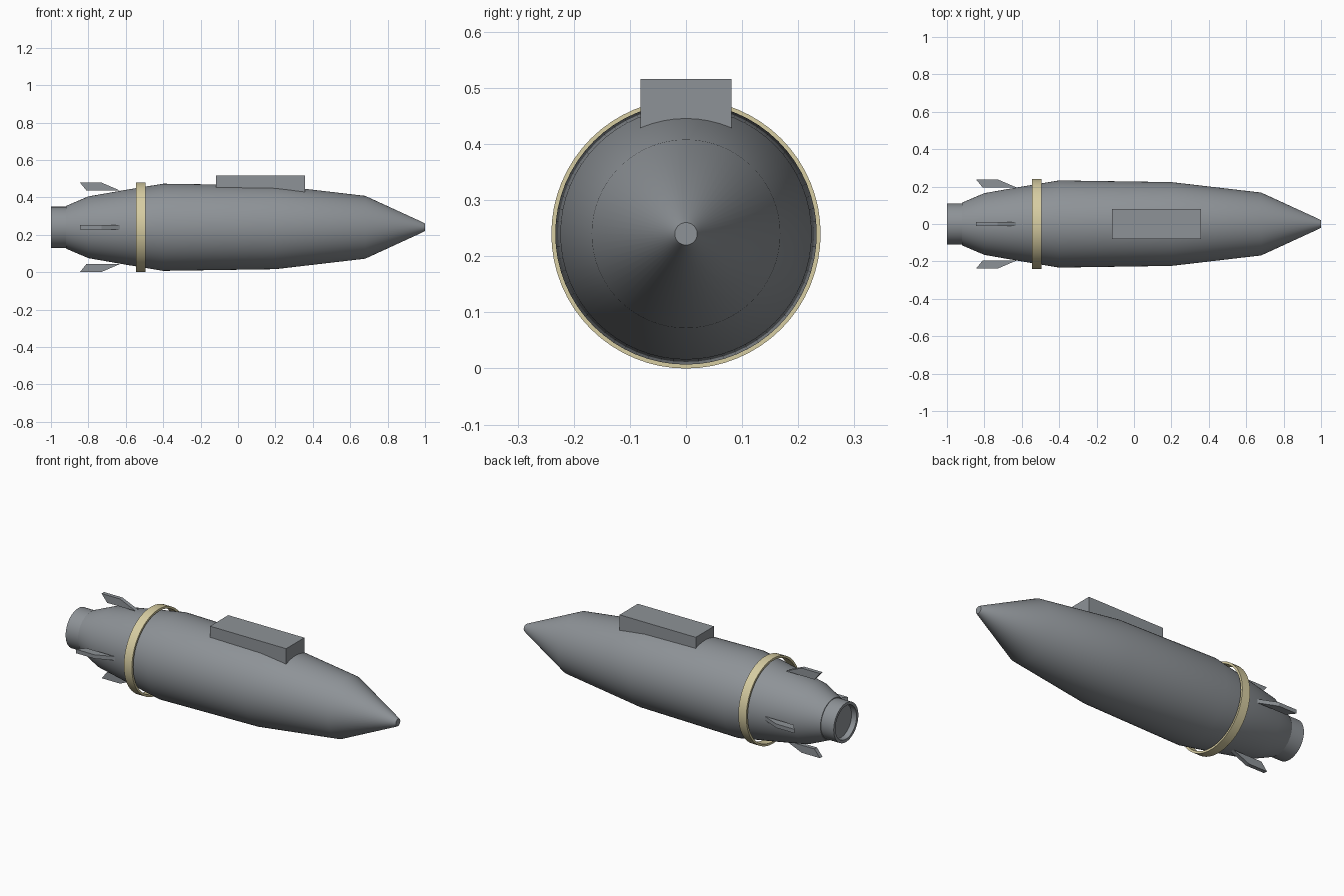
import bpy, bmesh, math
from mathutils import Matrix

if "Cube" in bpy.data.objects:
    bpy.data.objects.remove(bpy.data.objects["Cube"])

AXIS_Z = 0.24  # height of the long axis


def material(name, rgb):
    m = bpy.data.materials.new(name)
    m.diffuse_color = (*rgb, 1)
    m.use_nodes = True
    m.node_tree.nodes["Principled BSDF"].inputs["Base Color"].default_value = m.diffuse_color
    return m


GREY = material("steel grey", (0.27, 0.29, 0.31))
CREAM = material("pale yellow", (0.68, 0.61, 0.36))


def finish(name, bm, mat, smooth=False):
    bmesh.ops.recalc_face_normals(bm, faces=bm.faces)
    me = bpy.data.meshes.new(name)
    bm.to_mesh(me)
    bm.free()
    me.materials.append(mat)
    ob = bpy.data.objects.new(name, me)
    bpy.context.collection.objects.link(ob)
    if smooth:
        bpy.ops.object.select_all(action='DESELECT')
        ob.select_set(True)
        bpy.context.view_layer.objects.active = ob
        bpy.ops.object.shade_smooth_by_angle(angle=math.radians(30))
    return ob


def lathe(name, profile, mat, closed=False, n=64):
    """Revolve (x, radius) points around the long axis."""
    bm = bmesh.new()
    rings = [[bm.verts.new((x, r * math.cos(2 * math.pi * i / n),
                            AXIS_Z + r * math.sin(2 * math.pi * i / n)))
              for i in range(n)] for x, r in profile]
    pairs = list(zip(rings, rings[1:]))
    if closed:
        pairs.append((rings[-1], rings[0]))
    else:
        bm.faces.new(rings[0])
        bm.faces.new(rings[-1])
    for a, b in pairs:
        for i in range(n):
            j = (i + 1) % n
            bm.faces.new((a[i], a[j], b[j], b[i]))
    return finish(name, bm, mat, smooth=True)


# Tapered body with blunt nose
lathe("body", [(-0.92, 0.114), (-0.80, 0.165), (-0.60, 0.2), (-0.40, 0.233),
               (0.20, 0.224), (0.68, 0.168), (0.985, 0.028), (1.0, 0.020)], GREY)

# Hollow tail tube with recessed end
lathe("tail_nozzle", [(-0.97, 0.092), (-1.0, 0.094), (-1.0, 0.11),
                      (-0.91, 0.11)], GREY)

# Loose band around the tail
lathe("tail_ring", [(-0.545, 0.228), (-0.545, 0.24), (-0.495, 0.24),
                    (-0.495, 0.228)], CREAM, closed=True)

# Raised block on top
bm = bmesh.new()
bmesh.ops.create_cube(bm, size=1, matrix=Matrix.Translation((0.12, 0, 0.455))
                      @ Matrix.Diagonal((0.476, 0.163, 0.122, 1)))
finish("top_block", bm, GREY)

# Four swept fins
FIN = [(-0.81, 0.196), (-0.63, 0.196), (-0.73, 0.239), (-0.845, 0.239)]
for k, side in enumerate(("top", "left", "bottom", "right")):
    bm = bmesh.new()
    a, b = [[bm.verts.new((x, y, r)) for x, r in FIN] for y in (-0.011, 0.011)]
    bm.faces.new(a)
    bm.faces.new(b)
    for i in range(4):
        j = (i + 1) % 4
        bm.faces.new((a[i], a[j], b[j], b[i]))
    bm.transform(Matrix.Translation((0, 0, AXIS_Z))
                 @ Matrix.Rotation(k * math.pi / 2, 4, 'X'))
    finish(side + "_fin", bm, GREY)
